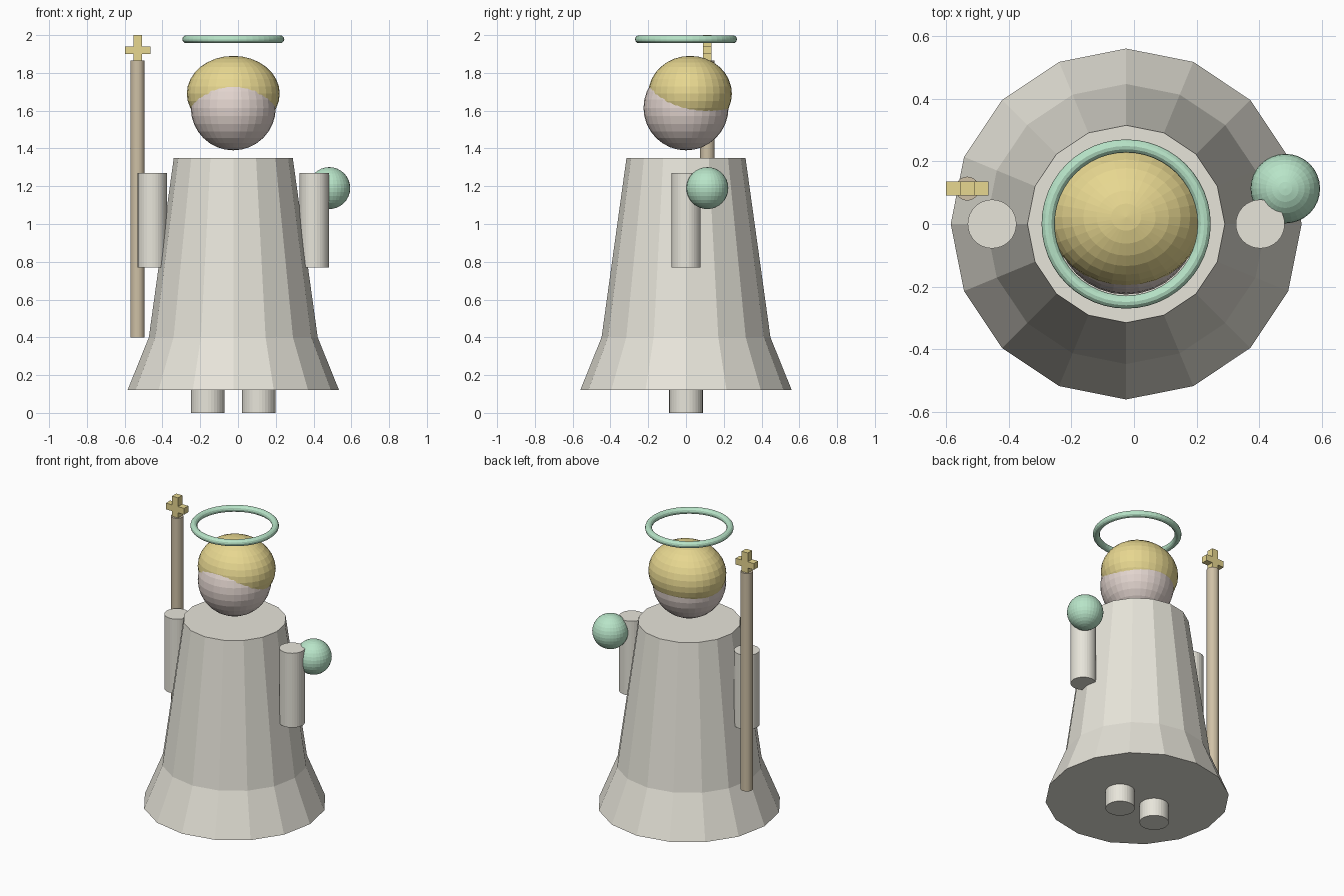
import bpy, bmesh, math

if "Cube" in bpy.data.objects:
    bpy.data.objects.remove(bpy.data.objects["Cube"])

CX = -0.025  # body axis


def material(name, rgb):
    m = bpy.data.materials.new(name)
    m.diffuse_color = (*rgb, 1)
    m.use_nodes = True
    m.node_tree.nodes["Principled BSDF"].inputs["Base Color"].default_value = m.diffuse_color
    return m


CLOTH = material("cloth", (0.80, 0.78, 0.70))
SKIN = material("skin", (0.76, 0.66, 0.62))
GOLD = material("gold", (0.80, 0.68, 0.28))
WOOD = material("wood", (0.62, 0.53, 0.38))
GREEN = material("green", (0.48, 0.78, 0.58))


def finish(name, mat):
    o = bpy.context.object
    o.name = name
    o.data.materials.append(mat)
    return o


def cylinder(name, x, y, z0, z1, r, mat, sides=32):
    bpy.ops.mesh.primitive_cylinder_add(vertices=sides, radius=r, depth=z1 - z0,
                                        location=(x, y, (z0 + z1) / 2))
    return finish(name, mat)


def ball(name, loc, radii, mat):
    bpy.ops.mesh.primitive_uv_sphere_add(segments=32, ring_count=16, radius=1, location=loc)
    o = finish(name, mat)
    o.scale = radii
    return o


def box(name, loc, size, mat):
    bpy.ops.mesh.primitive_cube_add(size=1, location=loc)
    o = finish(name, mat)
    o.scale = size
    return o


# Robe: 16-sided profile with a flared hem, closed at both ends
bm = bmesh.new()
rings = []
for r, z in [(0.56, 0.12), (0.447, 0.40), (0.315, 1.35)]:
    rings.append([bm.verts.new((CX + r * math.cos(i * math.pi / 8),
                                r * math.sin(i * math.pi / 8), z)) for i in range(16)])
for a, b in zip(rings, rings[1:]):
    for i in range(16):
        j = (i + 1) % 16
        bm.faces.new((a[i], a[j], b[j], b[i]))
bm.faces.new(rings[0][::-1])
bm.faces.new(rings[-1])
mesh = bpy.data.meshes.new("robe")
bm.to_mesh(mesh)
bm.free()
mesh.materials.append(CLOTH)
bpy.context.collection.objects.link(bpy.data.objects.new("robe", mesh))

# Arms and feet, mirrored about the body axis
for side, s in (("right", -1), ("left", 1)):
    cylinder(side + "_arm", CX + s * 0.428, 0, 0.77, 1.27, 0.078, CLOTH)
    cylinder(side + "_foot", CX + s * 0.135, 0, 0, 0.15, 0.089, CLOTH)

# Head, hair cap and halo
ball("head", (CX, 0, 1.615), (0.225, 0.225, 0.225), SKIN)
ball("hair", (CX, 0.022, 1.69), (0.246, 0.221, 0.20), GOLD)
bpy.ops.mesh.primitive_torus_add(major_radius=0.249, minor_radius=0.021, major_segments=48,
                                 minor_segments=12, location=(CX, 0, 1.978))
finish("halo", GREEN)

# Staff with cross, and orb
cylinder("staff", -0.532, 0.113, 0.40, 1.865, 0.038, WOOD)
box("cross_upright", (-0.532, 0.113, 1.93), (0.045, 0.045, 0.14), GOLD)
box("cross_bar", (-0.532, 0.113, 1.92), (0.135, 0.045, 0.042), GOLD)
ball("orb", (0.483, 0.113, 1.19), (0.111, 0.111, 0.111), GREEN)
